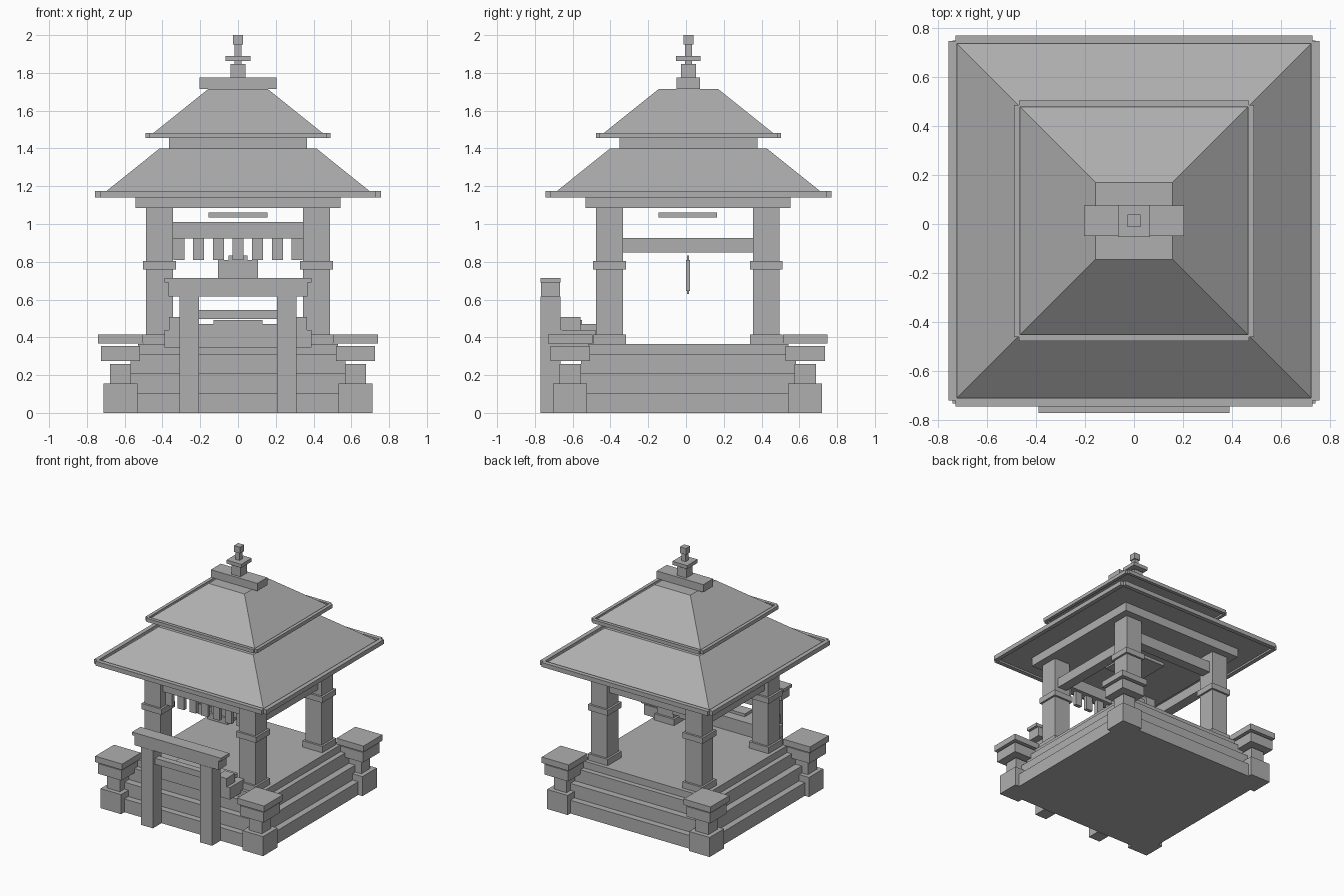
import bpy, bmesh

if "Cube" in bpy.data.objects:
    bpy.data.objects.remove(bpy.data.objects["Cube"])

stone = bpy.data.materials.new("grey_stone")
stone.use_nodes = True
GREY = (0.43, 0.43, 0.43, 1)
stone.diffuse_color = GREY
stone.node_tree.nodes["Principled BSDF"].inputs["Base Color"].default_value = GREY

CY = 0.013  # depth centre of the pavilion


def frustum(name, centre, z0, z1, low, high):
    """Four-sided block; low and high are the half sizes at bottom and top."""
    bm = bmesh.new()
    bmesh.ops.create_cube(bm, size=2)
    for v in bm.verts:
        hx, hy = high if v.co.z > 0 else low
        v.co = (centre[0] + v.co.x * hx, centre[1] + v.co.y * hy,
                z1 if v.co.z > 0 else z0)
    mesh = bpy.data.meshes.new(name)
    bm.to_mesh(mesh)
    bm.free()
    mesh.materials.append(stone)
    obj = bpy.data.objects.new(name, mesh)
    bpy.context.collection.objects.link(obj)
    return obj


def block(name, x, y, z0, z1, hx, hy=None):
    half = (hx, hx if hy is None else hy)
    return frustum(name, (x, y), z0, z1, half, half)


# Stepped platform
for name, z0, z1, h in (("lower_step", 0, 0.105, 0.675), ("middle_step", 0.105, 0.21, 0.625),
                        ("upper_step", 0.21, 0.31, 0.57), ("floor", 0.31, 0.365, 0.53)):
    block(name, 0, CY, z0, z1, h)

# Corner lanterns and roof pillars
for sx, side in ((-1, "right"), (1, "left")):
    for sy, end in ((-1, "front"), (1, "back")):
        tag = f"{end}_{side}"
        x, y = sx * 0.622, 0.009 + sy * 0.622
        block("lantern_foot_" + tag, x, y, 0, 0.155, 0.09)
        block("lantern_stem_" + tag, x, y, 0.155, 0.26, 0.056)
        block("lantern_body_" + tag, x, y, 0.275, 0.355, 0.104)
        block("lantern_cap_" + tag, x, y, 0.368, 0.415, 0.118)
        x, y = sx * 0.415, 0.01 + sy * 0.415
        block("pillar_" + tag, x, y, 0.365, 1.085, 0.071)
        block("pillar_base_" + tag, x, y, 0.365, 0.415, 0.087)
        block("pillar_band_" + tag, x, y, 0.76, 0.805, 0.087)

# Tie beams and top plate
for s in (-1, 1):
    block("cross_beam", 0, 0.01 + s * 0.415, 0.922, 1.01, 0.36, 0.04)
    block("side_beam", s * 0.415, 0.01, 0.848, 0.925, 0.04, 0.36)
block("top_plate", 0, 0.01, 1.085, 1.155, 0.543)
block("ceiling_panel", 0, 0.01, 1.035, 1.06, 0.155)

# Hanging fringe under the front beam
for i in range(-3, 4):
    block("fringe", i * 0.104, -0.405, 0.81, 0.925, 0.029, 0.015)

# Hanging gong
block("gong", 0, 0.01, 0.645, 0.81, 0.105, 0.011)
block("gong_hanger", 0, 0.01, 0.63, 0.832, 0.05, 0.006)

# Entrance gate
GY = -0.717
for s in (-1, 1):
    block("gate_post", s * 0.259, GY, 0, 0.615, 0.052)
block("gate_lintel", 0, GY, 0.615, 0.69, 0.368, 0.05)
block("gate_cap", 0, GY, 0.69, 0.715, 0.39, 0.053)
block("gate_rail", 0, GY, 0.497, 0.545, 0.22, 0.025)

# Offering chest behind the gate
block("chest", 0, -0.565, 0.345, 0.47, 0.33, 0.09)
block("chest_lid", 0, -0.6, 0.47, 0.492, 0.13, 0.05)
for s in (-1, 1):
    block("chest_end", s * 0.33, -0.57, 0.345, 0.44, 0.06, 0.09)
    block("chest_end_cap", s * 0.322, -0.612, 0.44, 0.508, 0.043, 0.053)


# Roof tiers, each with a raised eave border
def tier(name, z_eave, z_border, z_top, half, top, border):
    frustum(name, (0, CY), z_eave + 0.014, z_top, (half, half), (top, top))
    mid = half + border / 2
    for s in (-1, 1):
        block(name + "_side_eave", s * mid, CY, z_eave, z_border, border / 2, half + border / 3)
        block(name + "_end_eave", 0, CY + s * mid, z_eave, z_border, half + border / 6, border / 2)


tier("lower_roof", 1.14, 1.175, 1.4, 0.722, 0.415, 0.034)
block("roof_neck", 0, CY, 1.39, 1.475, 0.365)
tier("upper_roof", 1.455, 1.483, 1.715, 0.464, 0.157, 0.026)

# Ridge and finial
block("ridge", 0, CY, 1.715, 1.775, 0.204, 0.062)
for name, z0, z1, h in (("finial_base", 1.775, 1.847, 0.04), ("finial_plate", 1.862, 1.89, 0.065),
                        ("finial_stem", 1.847, 1.95, 0.018), ("finial_tip", 1.95, 2.0, 0.026)):
    block(name, 0, CY, z0, z1, h)
